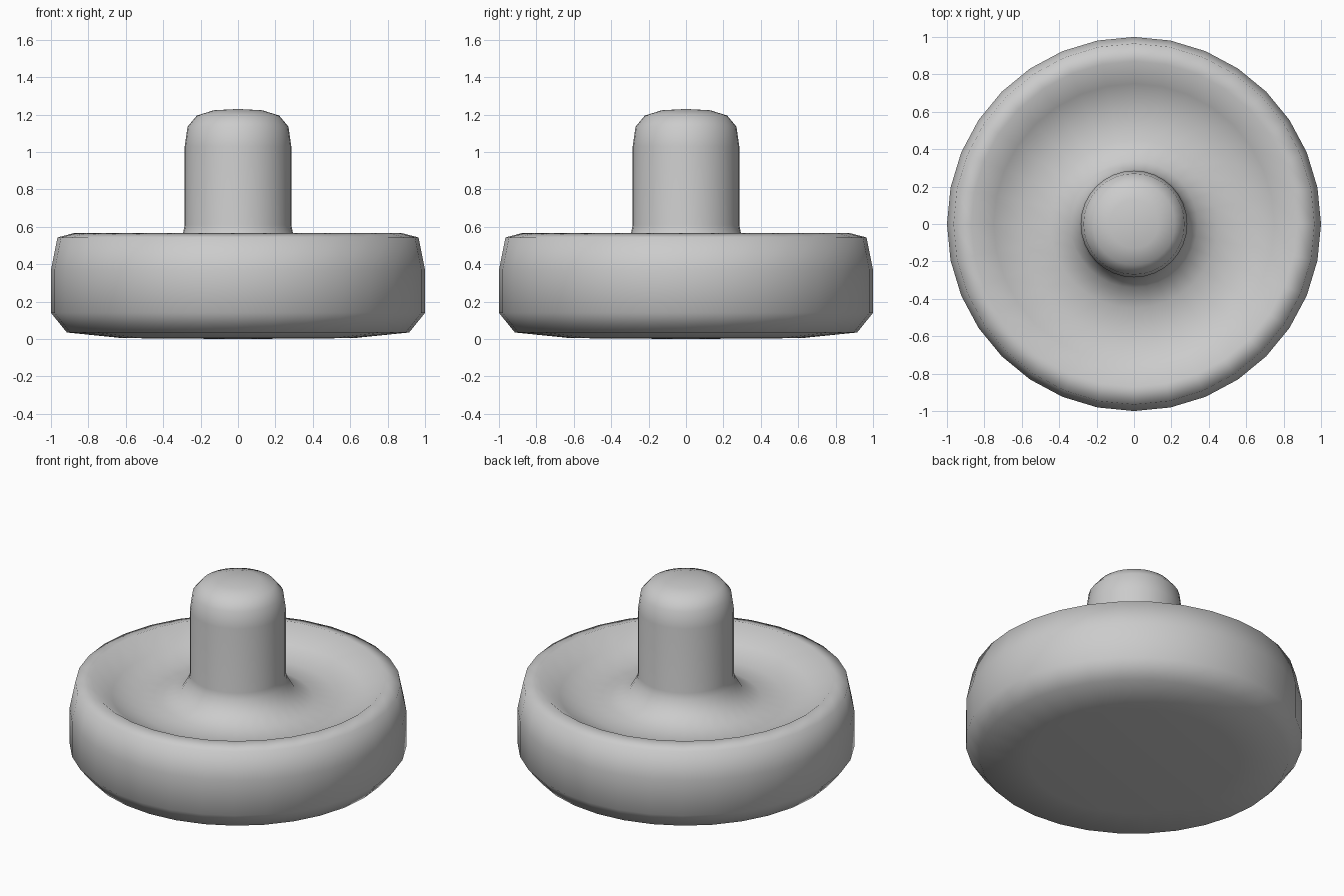
import bpy, bmesh
from math import cos, sin, pi

if "Cube" in bpy.data.objects:
    bpy.data.objects.remove(bpy.data.objects["Cube"])

SIDES = 32


def lathe(name, profile):
    """Revolve an (r, z) profile; ends with r = 0 close to a point."""
    bm = bmesh.new()
    rings = []
    for r, z in profile:
        if r == 0:
            rings.append([bm.verts.new((0, 0, z))] * SIDES)
        else:
            rings.append([bm.verts.new((r * cos(2 * pi * i / SIDES),
                                        r * sin(2 * pi * i / SIDES), z))
                          for i in range(SIDES)])
    for a, b in zip(rings, rings[1:]):
        for i in range(SIDES):
            j = (i + 1) % SIDES
            bm.faces.new(list(dict.fromkeys((a[i], a[j], b[j], b[i]))))
    bmesh.ops.recalc_face_normals(bm, faces=bm.faces[:])
    for f in bm.faces:
        f.smooth = True
    mesh = bpy.data.meshes.new(name)
    bm.to_mesh(mesh)
    bm.free()
    obj = bpy.data.objects.new(name, mesh)
    bpy.context.collection.objects.link(obj)
    return obj


# Underside and rounded outer wall
base = [(0, 0.0), (0.62, 0.005), (0.915, 0.035), (1.0, 0.14),
        (1.0, 0.37), (0.965, 0.543), (0.87, 0.568)]
# Dished top surface
dish = [(0.75, 0.475), (0.60, 0.43), (0.45, 0.44), (0.34, 0.49)]
# Grip with flared foot and domed end
grip = [(0.293, 0.57), (0.285, 0.61), (0.285, 1.03), (0.27, 1.135),
        (0.22, 1.195), (0.13, 1.223), (0, 1.23)]

lathe("table_game_striker", base + dish + grip)
